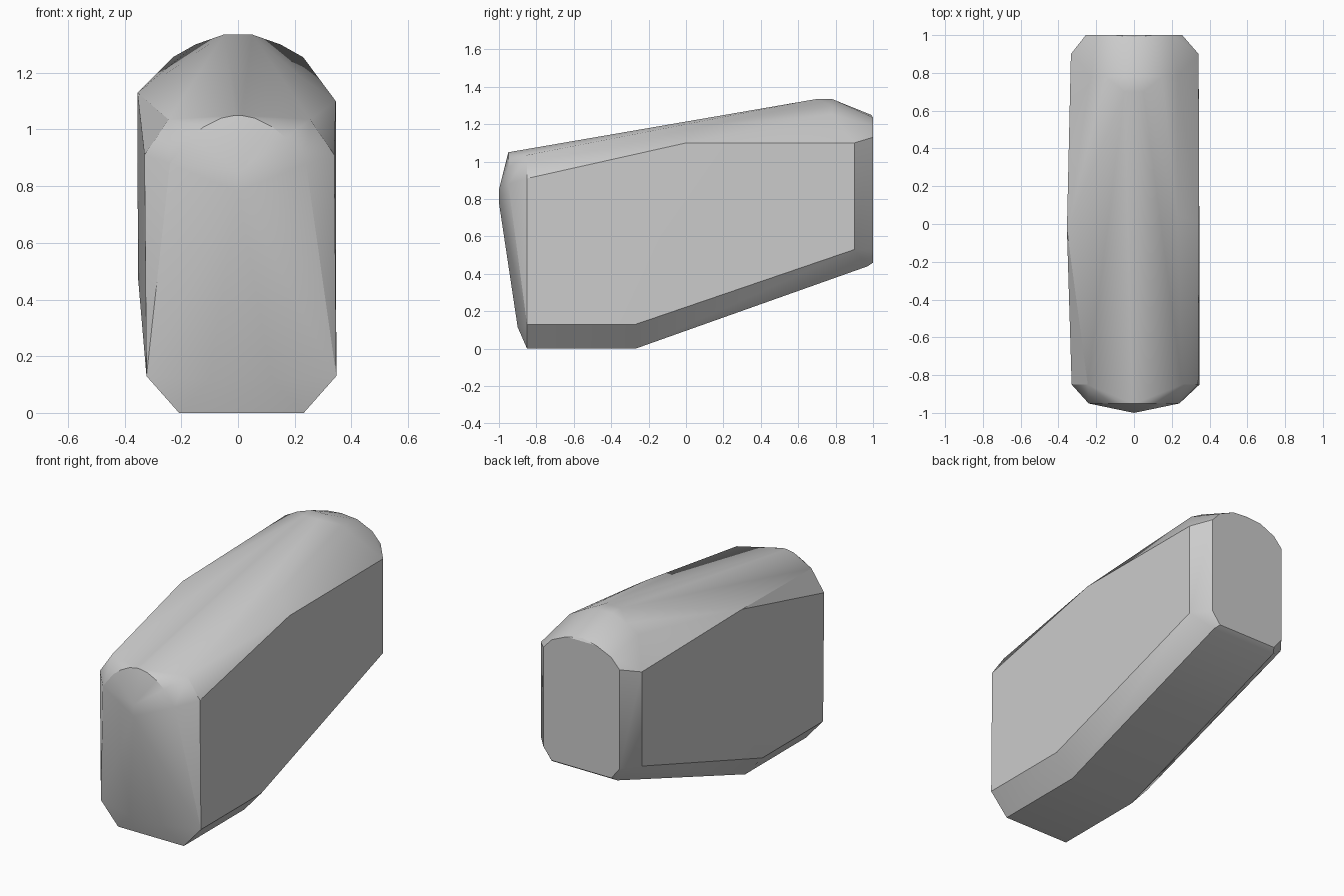
import bpy
import bmesh

old = bpy.data.objects.get("Cube")
if old:
    bpy.data.objects.remove(old, do_unlink=True)


def plain_material(name, colour):
    mat = bpy.data.materials.new(name)
    mat.use_nodes = True
    mat.diffuse_color = colour
    mat.node_tree.nodes["Principled BSDF"].inputs["Base Color"].default_value = colour
    return mat


def pair(bm, x, y, z, shift=0.0):
    """Corner on both flanks; shift leans the two of them towards +x."""
    for side in (-1, 1):
        bm.verts.new((side * x + shift, y, z))


def rounded_rows(bm, y, rows, shift=0.0):
    """Mirrored corners of one cross-section, given as half width and height."""
    for x, z in rows:
        pair(bm, x, y, z, shift)


bm = bmesh.new()

# Flat underside with chamfered lower edges
for y in (-0.85, -0.27):
    rounded_rows(bm, y, [(0.22, 0.0), (0.335, 0.13)], shift=0.012)

# Front end: chin chamfer, cheeks, domed nose and arched brow
pair(bm, 0.11, -0.9, 0.115, shift=0.01)
pair(bm, 0.225, -0.875, 0.235, shift=0.02)
rounded_rows(bm, -0.95, [(0.24, 0.88), (0.17, 0.97), (0.12, 1.01), (0.06, 1.04), (0.01, 1.05)])
rounded_rows(bm, -0.85, [(0.335, 0.91), (0.25, 1.035)], shift=0.005)
bm.verts.new((0, -1, 0.85))
bm.verts.new((0, -1, 0.78))

# Flanks and sloping shoulders, with the slight bulge on one side
bm.verts.new((0.345, 0, 1.1))
bm.verts.new((-0.355, -0.03, 1.13))
bm.verts.new((-0.353, 0, 0.48))
pair(bm, 0.22, 0.05, 1.18, shift=0.01)

# Crown of the roof
rounded_rows(bm, 0.7, [(0.05, 1.335)])
rounded_rows(bm, 0.78, [(0.05, 1.335), (0.15, 1.3), (0.23, 1.255)])

# Rear end: bevelled uprights and arched back plate
rounded_rows(bm, 0.9, [(0.338, 0.53), (0.338, 1.1)], shift=0.004)
rounded_rows(bm, 1.0, [(0.2, 0.46), (0.255, 0.53), (0.255, 1.13), (0.2, 1.19), (0.1, 1.235)])
pair(bm, 0.22, 0.97, 0.44)
bm.verts.new((0, 0.99, 1.25))

# Wrap the corners in one solid shell
hull = bmesh.ops.convex_hull(bm, input=bm.verts[:])
spare = [v for v in hull["geom_interior"] + hull["geom_unused"] if isinstance(v, bmesh.types.BMVert)]
bmesh.ops.delete(bm, geom=list(set(spare)), context="VERTS")
bmesh.ops.recalc_face_normals(bm, faces=bm.faces[:])

mesh = bpy.data.meshes.new("faceted_block")
bm.to_mesh(mesh)
bm.free()
mesh.materials.append(plain_material("light_grey", (0.6, 0.6, 0.6, 1.0)))
block = bpy.data.objects.new("faceted_block", mesh)
bpy.context.collection.objects.link(block)

# Soft shading that keeps the strong edges
bpy.ops.object.select_all(action="DESELECT")
block.select_set(True)
bpy.context.view_layer.objects.active = block
bpy.ops.object.shade_smooth_by_angle(angle=0.52)
